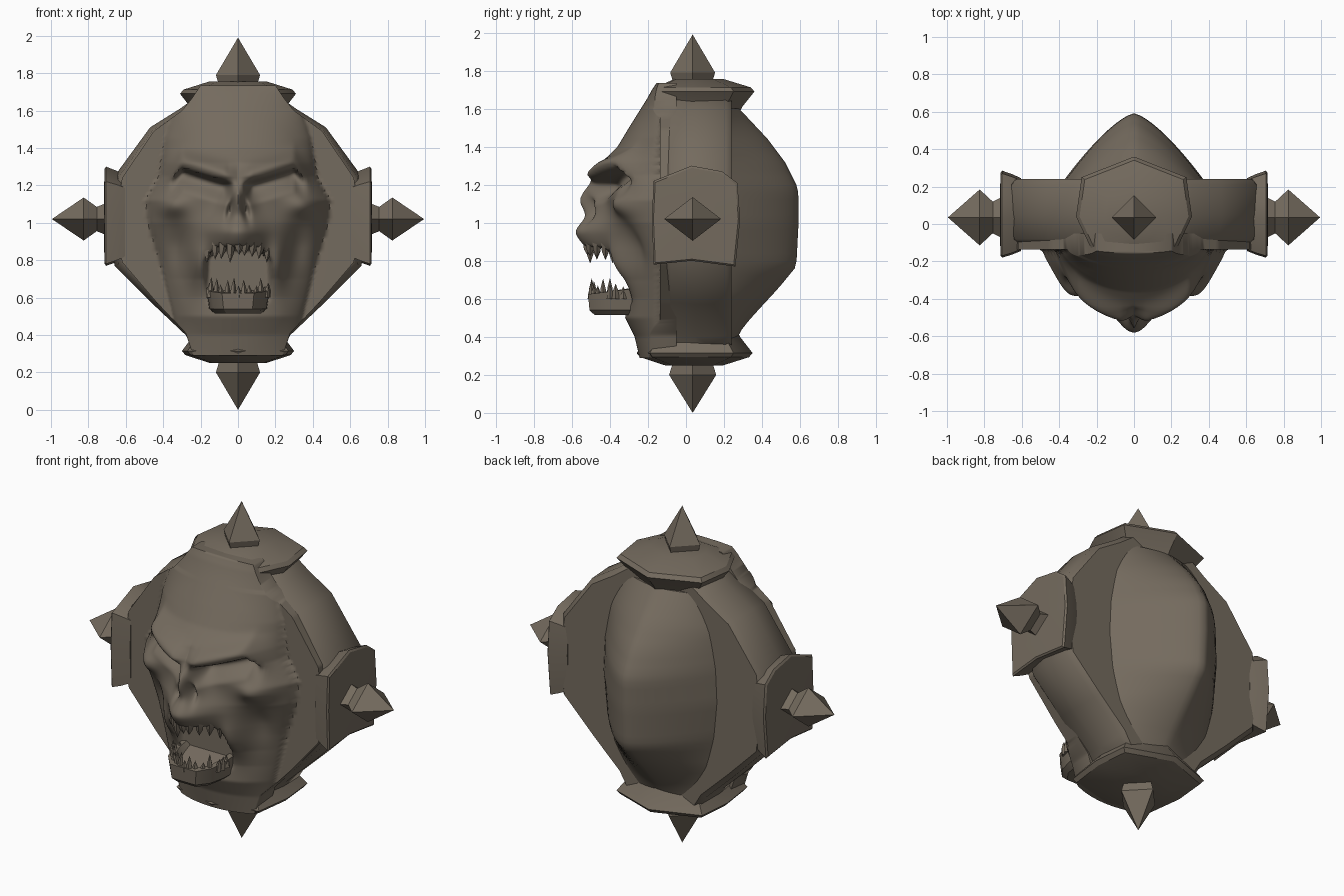
import bpy, bmesh, math, random

random.seed(4)
stone = bpy.data.materials.new("grey brown stone")
stone.diffuse_color = (0.175, 0.146, 0.112, 1)


def loft(name, rings, angle=32):
    """Skin closed rings of points, cap both ends, smooth below the angle."""
    bm = bmesh.new()
    vs = [[bm.verts.new(p) for p in r] for r in rings]
    n = len(rings[0])
    for a, b in zip(vs, vs[1:]):
        for i in range(n):
            j = (i + 1) % n
            bm.faces.new((a[i], a[j], b[j], b[i]))
    bm.faces.new(vs[0])
    bm.faces.new(vs[-1])
    bmesh.ops.remove_doubles(bm, verts=bm.verts[:], dist=0.0005)
    bmesh.ops.recalc_face_normals(bm, faces=bm.faces[:])
    me = bpy.data.meshes.new(name)
    bm.to_mesh(me)
    bm.free()
    me.materials.append(stone)
    me.shade_smooth()
    me.set_sharp_from_angle(angle=math.radians(angle))
    ob = bpy.data.objects.new(name, me)
    bpy.context.collection.objects.link(ob)
    return ob


def at(z, pts):
    """Piecewise linear profile lookup."""
    if z <= pts[0][0]:
        return pts[0][1]
    for (a, u), (b, v) in zip(pts, pts[1:]):
        if z <= b:
            return u + (v - u) * (z - a) / (b - a)
    return pts[-1][1]


def step(t):
    t = max(0.0, min(1.0, t))
    return t * t * (3 - 2 * t)


def bump(d, s):
    return math.exp(-(d / s) ** 2)


def soft_max(a, b, k):
    h = max(k - abs(a - b), 0) / k
    return max(a, b) + h * h * k / 4


# Diamond shaped band around the head
half = [(0.20, 1.69), (0.31, 1.61), (0.47, 1.51), (0.66, 1.25), (0.69, 1.02),
        (0.66, 0.77), (0.46, 0.57), (0.28, 0.40), (0.22, 0.30)]
outline = half + [(-x, z) for x, z in reversed(half)]
loft("head_band", [[(x * s, y, 1.01 + (z - 1.01) * s) for x, z in outline]
                   for y, s in ((-0.11, 0.92), (-0.08, 0.97), (0.05, 1.0),
                                (0.21, 0.99), (0.24, 0.95))], 45)

# Back of the skull: a rounded wedge
back_depth = [(0.36, 0.25), (0.45, 0.30), (0.53, 0.37), (0.66, 0.49), (0.77, 0.58),
              (1.0, 0.592), (1.18, 0.59), (1.32, 0.52), (1.44, 0.43), (1.6, 0.28)]
back_width = [(0.36, 0.24), (0.6, 0.34), (0.8, 0.38), (1.0, 0.40), (1.2, 0.39),
              (1.4, 0.36), (1.6, 0.29)]
rows = []
for i in range(32):
    z = 0.36 + 1.24 * i / 31
    w, d = at(z, back_width), at(z, back_depth)
    rows.append([(w * u / 12, 0.2 + (d - 0.2) * (1 - abs(u / 12) ** 1.4), z)
                 for u in range(-12, 13)])
loft("skull_back", rows, 45)

# Face: elliptical sections with sculpted features, running out onto the band
face_depth = [(0.27, 0.24), (0.40, 0.27), (0.50, 0.32), (0.60, 0.31), (0.70, 0.32),
              (0.85, 0.37), (1.0, 0.41), (1.15, 0.43), (1.25, 0.46), (1.32, 0.44),
              (1.40, 0.36), (1.50, 0.30), (1.70, 0.175), (1.75, 0.13)]
face_width = [(0.27, 0.30), (0.40, 0.32), (0.60, 0.37), (0.80, 0.42), (1.0, 0.48),
              (1.12, 0.49), (1.25, 0.42), (1.45, 0.39), (1.60, 0.34), (1.75, 0.28)]
mask_width = [(0.29, 0.24), (0.41, 0.28), (0.58, 0.44), (0.79, 0.62), (1.02, 0.65),
              (1.24, 0.62), (1.49, 0.45), (1.60, 0.30), (1.66, 0.25), (1.735, 0.20)]


def face_y(x, z):
    ax = abs(x)
    w = at(z, face_width)
    round_ = math.sqrt(max(0, 1 - (ax / w) ** 2))
    y = -0.08 - (at(z, face_depth) - 0.08) * round_
    # scowling brow with sockets cut sharply below it
    t = z - (1.212 + 0.30 * max(ax - 0.05, 0) - 1.3 * max(ax - 0.30, 0))
    y -= 0.065 * bump(t - 0.045, 0.05) * step((0.40 - ax) / 0.12) * step((ax + 0.02) / 0.10)
    y += 0.095 * step((0.012 - t) / 0.03) * step((t + 0.13) / 0.11) \
        * step((ax - 0.02) / 0.06) * step((0.38 - ax) / 0.10)
    # nose ridge and slanted nostrils
    y -= 0.13 * bump(ax, 0.05 + 0.25 * max(0, 1.20 - z)) * bump(z - 1.12, 0.095)
    y += 0.07 * bump(ax - 0.036 - 0.22 * (1.09 - z), 0.018) * bump(z - 1.08, 0.06)
    # muzzle
    y -= 0.18 * bump(ax, 0.145) * bump(z - 0.94, 0.09 if z > 0.94 else 0.16) \
        * step((z - 0.62) / 0.15)
    # cheekbones, hollows and jaw muscles
    y -= 0.08 * bump(ax - 0.36, 0.08) * bump(z - 1.09, 0.06) * round_
    y += 0.04 * bump(ax - 0.32, 0.06) * bump(z - 0.88, 0.12)
    y -= 0.055 * bump(ax - 0.21, 0.05) * bump(z - 0.78, 0.12)
    # open mouth, narrowing at its top corners
    lip = 0.875 - 1.2 * max(ax - 0.12, 0)
    m = step((0.185 - ax) / 0.03) * step((lip - z) / 0.025) * step((z - 0.56) / 0.04)
    y += (-0.28 - y) * m
    return -soft_max(-y, 0.125 if z < 1.6 else 0.1, 0.12)


rows = []
for i in range(150):
    z = 0.29 + 1.445 * i / 149
    w = at(z, mask_width)
    xs = [w * u / 56 * (0.45 + 0.55 * abs(u / 56)) for u in range(-56, 57)]
    rows.append([(-w, -0.05, z)] + [(x, face_y(x, z), z) for x in xs] + [(w, -0.05, z)])
loft("face", rows, 60)

# Lower jaw: a flared tray with a sunken floor
jaw = [(0.18, -0.27), (0.175, -0.36), (0.15, -0.45), (0.09, -0.515)]
jaw += [(-x, y) for x, y in reversed(jaw)]
loft("lower_jaw", [[(x * s, -0.27 + (y + 0.27) * d, z + lift * (y + 0.51)) for x, y in jaw]
                   for s, d, z, lift in ((0.70, 0.86, 0.515, 0), (0.86, 0.97, 0.54, 0),
                                         (0.95, 1.0, 0.625, 0.12), (0.78, 0.86, 0.63, 0.12),
                                         (0.66, 0.78, 0.57, 0.3))])


# Teeth: crooked pointed cones
def tooth(name, x, y, z0, z1, r):
    lean = random.uniform(-0.012, 0.012)
    ring = [(math.cos(k * math.tau / 5), math.sin(k * math.tau / 5)) for k in range(5)]
    loft(name, [[(x + c * r * s + lean * f, y + q * r * s, z0 + (z1 - z0) * f) for c, q in ring]
                for s, f in ((1, 0), (0.8, 0.5), (0, 1))])


for i in range(9):
    x = -0.16 + 0.04 * i
    tip = 0.785 if i in (0, 3, 8) else random.uniform(0.80, 0.83)
    tooth("upper_tooth", x, face_y(x, 0.90) + 0.035, 0.895, tip, 0.025)
for i in range(11):
    x = -0.15 + 0.03 * i
    tooth("lower_tooth", x, -0.50 + 0.10 * (x / 0.15) ** 2, 0.60,
          random.uniform(0.66, 0.715), 0.018)
for side in (-1, 1):
    for y, tip in ((-0.37, 0.68), (-0.33, 0.665)):
        tooth("lower_back_tooth", side * 0.155, y, 0.60, tip, 0.02)

# Caps with a spike on each of the four points of the band.
# Local a, b run across the cap, h points outwards.
top_cap = [(0.31, 0.04), (0.28, 0.25), (0, 0.36), (-0.28, 0.25), (-0.31, 0.04),
           (-0.22, -0.15), (0, -0.17), (0.22, -0.15)]
bottom_cap = [(0.30, 0.04), (0.28, 0.25), (0, 0.35), (-0.28, 0.25), (-0.30, 0.04),
              (-0.27, -0.19), (0, -0.26), (0.27, -0.19)]
side_cap = [(0.20, -0.17), (0.28, 0.03), (0.25, 0.19), (0.19, 0.27), (0, 0.285),
            (-0.25, 0.26), (-0.22, 0.03), (-0.24, -0.17), (0, -0.18)]

flared = ((0.72, -0.13), (0.80, -0.08), (1, 0), (0.94, 0.022), (0.5, 0.065))
flat = ((0.84, -0.10), (0.93, -0.05), (1, 0), (0.96, 0.008), (0.5, 0.012))
tall = ((0.10, -0.06), (0.118, 0), (0, 0.20))
waisted = ((0.085, -0.12), (0.065, -0.07), (0.115, 0), (0, 0.17))

mounts = [
    ("top", lambda a, b, h: (a, b, h), top_cap, flared, 1.69, tall, 1.79, 1.0),
    ("bottom", lambda a, b, h: (a, b, -h), bottom_cap, flared, -0.315, tall, -0.20, 1.05),
    ("right", lambda a, b, h: (h, b, 1.02 + a), side_cap, flat, 0.705, waisted, 0.825, 1.3),
    ("left", lambda a, b, h: (-h, b, 1.02 + a), side_cap, flat, 0.705, waisted, 0.825, 1.3),
]
for name, put, cap, cap_rings, rim, spike_rings, base, stretch in mounts:
    loft(name + "_cap", [[put(a * s, 0.04 + (b - 0.04) * s, rim + h) for a, b in cap]
                         for s, h in cap_rings], 32)
    loft(name + "_spike", [[put(r * c, 0.035 + r * q * stretch, base + h)
                            for c, q in ((1, 0), (0, 1), (-1, 0), (0, -1))]
                           for r, h in spike_rings], 25)
